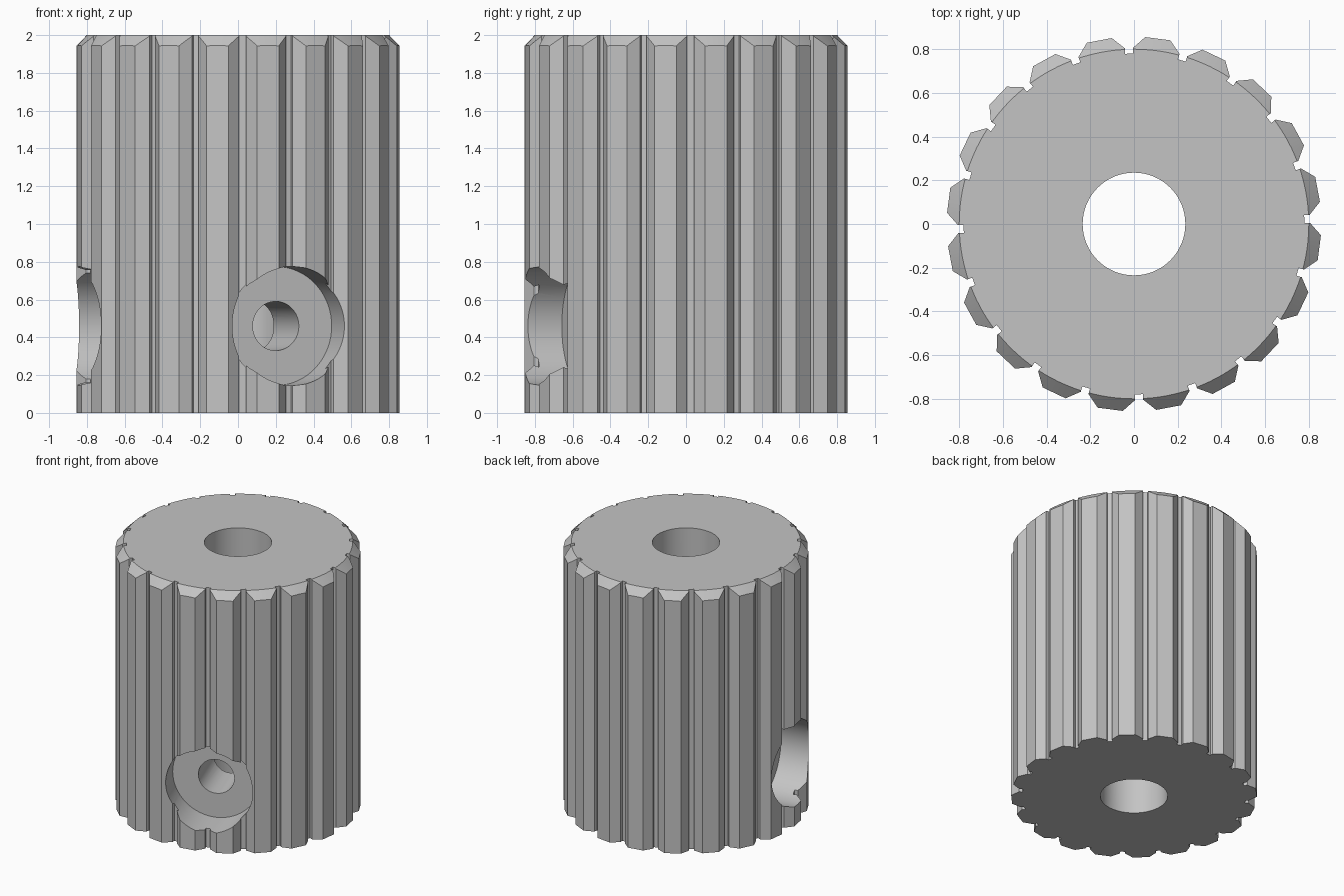
import bpy, bmesh, math
from mathutils import Matrix, Vector

if "Cube" in bpy.data.objects:
    bpy.data.objects.remove(bpy.data.objects["Cube"])

TEETH = 20
FIRST_TOOTH = -90 + 10.7      # angle of the first tooth, degrees
HOLE_Z = 0.46

steel = bpy.data.materials.new("plain grey metal")
steel.diffuse_color = (0.55, 0.55, 0.55, 1)
steel.use_nodes = True
steel.node_tree.nodes["Principled BSDF"].inputs["Base Color"].default_value = steel.diffuse_color


def make_object(name, bm):
    bmesh.ops.recalc_face_normals(bm, faces=bm.faces)
    mesh = bpy.data.meshes.new(name)
    bm.to_mesh(mesh)
    bm.free()
    mesh.materials.append(steel)
    obj = bpy.data.objects.new(name, mesh)
    bpy.context.collection.objects.link(obj)
    return obj


def cylinder(name, start, direction, length, r1, r2=None, sides=64):
    """Cylinder or cone running from start along direction."""
    bm = bmesh.new()
    d = Vector(direction).normalized()
    turn = d.to_track_quat('Z', 'Y').to_matrix().to_4x4()
    place = Matrix.Translation(Vector(start) + d * length / 2) @ turn
    bmesh.ops.create_cone(bm, cap_ends=True, segments=sides, radius1=r1,
                          radius2=r1 if r2 is None else r2, depth=length, matrix=place)
    return make_object(name, bm)


def boolean(target, cutter, operation='DIFFERENCE'):
    mod = target.modifiers.new(cutter.name, 'BOOLEAN')
    mod.operation = operation
    mod.solver = 'EXACT'
    mod.object = cutter
    bpy.context.view_layer.objects.active = target
    bpy.ops.object.modifier_apply(modifier=mod.name)
    bpy.data.objects.remove(cutter, do_unlink=True)


# Toothed body: one tooth profile (radial, sideways) repeated round the axis
tooth = [(0.773, -0.104), (0.798, -0.108), (0.855, -0.058),
         (0.855, 0.058), (0.798, 0.108), (0.773, 0.104)]
bm = bmesh.new()
ring = []
for i in range(TEETH):
    a = math.radians(FIRST_TOOTH + i * 360 / TEETH)
    for r, s in tooth:
        ring.append(bm.verts.new((r * math.cos(a) - s * math.sin(a),
                                  r * math.sin(a) + s * math.cos(a), 0)))
base = bm.faces.new(ring)
top = bmesh.ops.extrude_face_region(bm, geom=[base])
bmesh.ops.translate(bm, vec=(0, 0, 2.1),
                    verts=[v for v in top['geom'] if isinstance(v, bmesh.types.BMVert)])
pulley = make_object("toothed_pulley", bm)

# Conical chamfer trims the top of the teeth
boolean(pulley, cylinder("chamfer_cone", (0, 0, -0.5), (0, 0, 1), 2.5, 3.3, 0.80, 128),
        'INTERSECT')

# Shaft bore
boolean(pulley, cylinder("shaft_bore", (0, 0, -0.2), (0, 0, 1), 2.5, 0.235))

# Two counterbored set screw holes, one on a groove and one on a tooth
for angle in (-70.0, -169.3):
    a = math.radians(angle)
    d = Vector((math.cos(a), math.sin(a), 0))
    centre = Vector((0, 0, HOLE_Z))
    boolean(pulley, cylinder("counterbore", centre + d * 0.585, d, 0.6, 0.315))
    boolean(pulley, cylinder("screw_hole", centre + d * 0.05, d, 0.7, 0.13, sides=48))

# Smooth round walls, crisp tooth edges
bpy.ops.object.select_all(action='DESELECT')
pulley.select_set(True)
bpy.context.view_layer.objects.active = pulley
bpy.ops.object.shade_smooth_by_angle(angle=math.radians(25))
